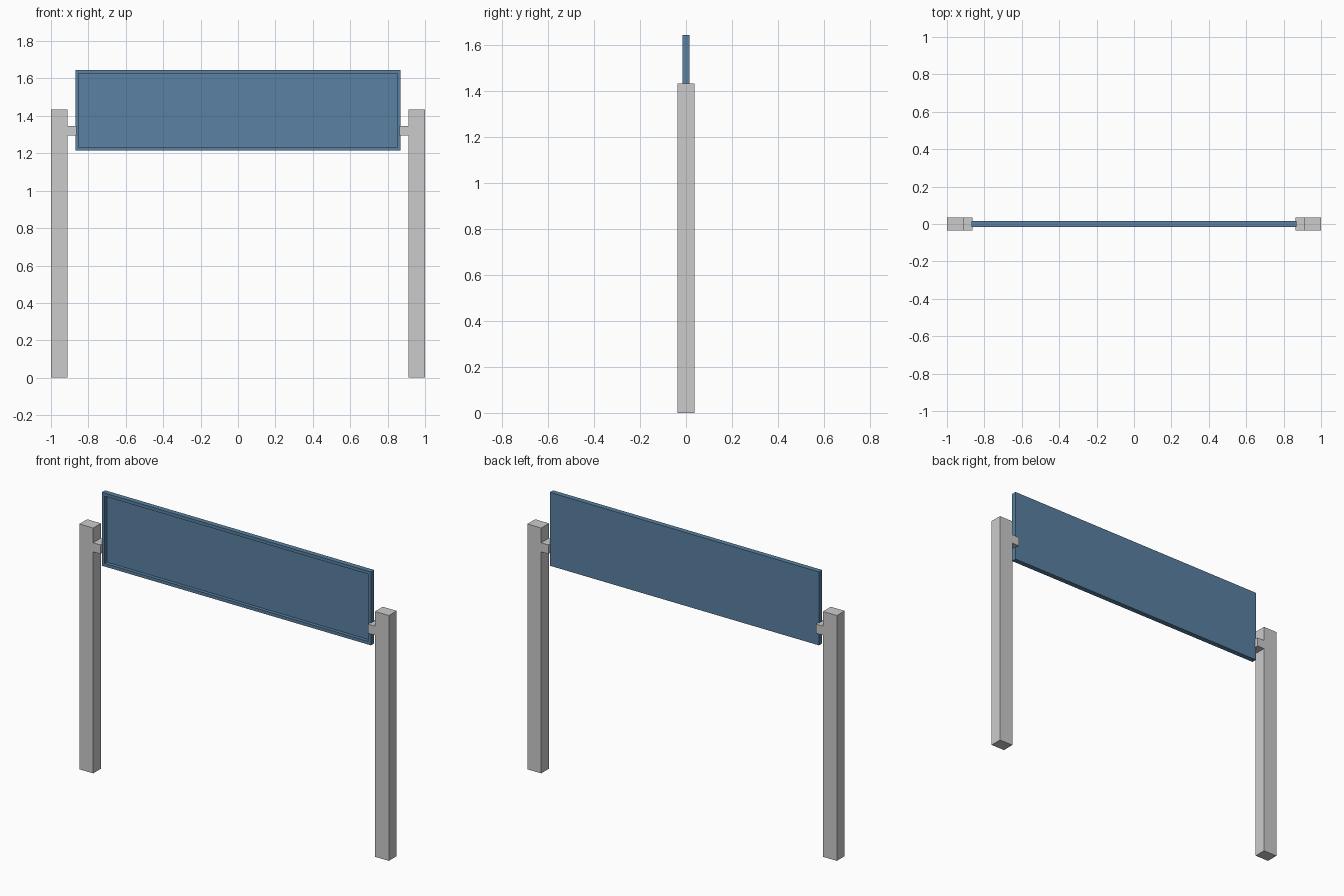
import bpy, bmesh
from mathutils import Vector

if "Cube" in bpy.data.objects:
    bpy.data.objects.remove(bpy.data.objects["Cube"])

blue = bpy.data.materials.new("blue_panel")
blue.diffuse_color = (0.10, 0.22, 0.36, 1)
blue.use_nodes = True
blue.node_tree.nodes["Principled BSDF"].inputs["Base Color"].default_value = blue.diffuse_color


def finish(bm, name, mat=None):
    bmesh.ops.recalc_face_normals(bm, faces=bm.faces)
    me = bpy.data.meshes.new(name)
    bm.to_mesh(me)
    bm.free()
    if mat:
        me.materials.append(mat)
    ob = bpy.data.objects.new(name, me)
    bpy.context.collection.objects.link(ob)
    return ob


def extrude_profile(points, y0, y1):
    bm = bmesh.new()
    face = bm.faces.new([bm.verts.new((x, y0, z)) for x, z in points])
    ext = bmesh.ops.extrude_face_region(bm, geom=[face], use_keep_orig=True)
    verts = [g for g in ext["geom"] if isinstance(g, bmesh.types.BMVert)]
    bmesh.ops.translate(bm, verts=verts, vec=(0, y1 - y0, 0))
    return bm


# Posts, each with a short arm holding the panel
for side, label in ((-1, "left"), (1, "right")):
    profile = [(1, 0), (1, 1.433), (0.911, 1.433), (0.911, 1.347),
               (0.864, 1.347), (0.864, 1.294), (0.911, 1.294), (0.911, 0)]
    finish(extrude_profile([(side * x, z) for x, z in profile], -0.036, 0.036),
           label + "_post")

# Sign panel with a recessed front face
X, Z0, Z1, Y = 0.87, 1.216, 1.645, 0.015
bm = extrude_profile([(-X, Z0), (X, Z0), (X, Z1), (-X, Z1)], -Y, Y)
bmesh.ops.recalc_face_normals(bm, faces=bm.faces)
front = min(bm.faces, key=lambda f: f.calc_center_median().y)
bmesh.ops.inset_region(bm, faces=[front], thickness=0.026)
ext = bmesh.ops.extrude_face_region(bm, geom=[front])
verts = [g for g in ext["geom"] if isinstance(g, bmesh.types.BMVert)]
bmesh.ops.translate(bm, verts=verts, vec=Vector((0, 0.02, 0)))
if front.is_valid:
    bmesh.ops.delete(bm, geom=[front], context="FACES_ONLY")
finish(bm, "sign_panel", blue)
